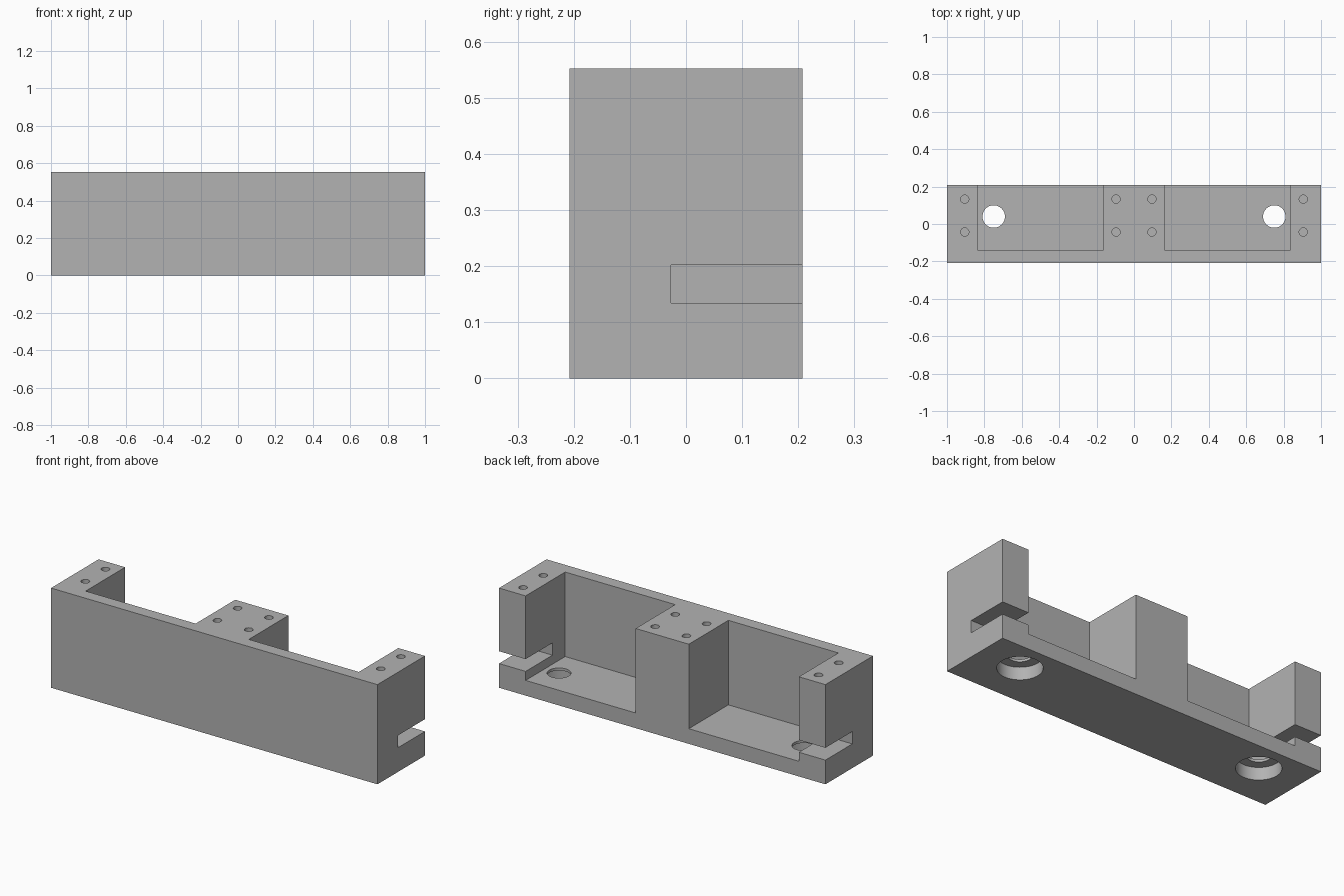
import bpy

cube = bpy.data.objects.get("Cube")
if cube:
    bpy.data.objects.remove(cube, do_unlink=True)

LENGTH, DEPTH, HEIGHT = 2.0, 0.416, 0.552
BACK = DEPTH / 2
FLOOR = 0.084

grey = bpy.data.materials.new("light grey")
grey.use_nodes = True
colour = (0.448, 0.448, 0.448, 1)
grey.diffuse_color = colour
grey.node_tree.nodes["Principled BSDF"].inputs["Base Color"].default_value = colour


def box(name, low, high):
    centre = [(a + b) / 2 for a, b in zip(low, high)]
    bpy.ops.mesh.primitive_cube_add(size=1, location=centre)
    ob = bpy.context.object
    ob.name = name
    ob.scale = [b - a for a, b in zip(low, high)]
    bpy.ops.object.transform_apply(location=True, rotation=False, scale=True)
    ob.data.materials.append(grey)
    return ob


def rod(name, x, y, radius, low, high, sides):
    bpy.ops.mesh.primitive_cylinder_add(
        vertices=sides, radius=radius, depth=high - low,
        location=(x, y, (low + high) / 2))
    ob = bpy.context.object
    ob.name = name
    ob.data.materials.append(grey)
    return ob


def cut(body, cutter):
    cutter.hide_render = True
    mod = body.modifiers.new(cutter.name, "BOOLEAN")
    mod.operation = "DIFFERENCE"
    mod.solver = "EXACT"
    mod.object = cutter
    bpy.context.view_layer.objects.active = body
    bpy.ops.object.modifier_apply(modifier=mod.name)
    bpy.data.objects.remove(cutter, do_unlink=True)


# Solid block that everything is cut from
body = box("bracket_body", (-LENGTH / 2, -BACK, 0), (LENGTH / 2, BACK, HEIGHT))

for side in (-1, 1):
    def span(name, x0, x1, y0, z0, z1):
        xs = sorted((side * x0, side * x1))
        return box(name, (xs[0], y0, z0), (xs[1], BACK + 0.1, z1))

    # Pocket open to the top and back
    cut(body, span("pocket", 0.163, 0.837, -0.138, FLOOR, HEIGHT + 0.1))
    # Slot through the end post
    cut(body, span("slot", 0.8, 1.1, -0.027, 0.134, 0.202))
    # Mounting hole with a wide recess below
    cut(body, rod("mounting_hole", side * 0.75, 0.04, 0.06, -0.1, 0.12, 48))
    cut(body, rod("recess", side * 0.75, 0.04, 0.112, -0.1, 0.07, 64))
    # Blind screw holes in the post tops
    for x in (0.096, 0.905):
        for y in (-0.043, 0.133):
            cut(body, rod("screw_hole", side * x, y, 0.022, 0.3, HEIGHT + 0.1, 32))

# Smooth hole walls, sharp edges elsewhere
bpy.ops.object.select_all(action="DESELECT")
body.select_set(True)
bpy.context.view_layer.objects.active = body
bpy.ops.object.shade_smooth_by_angle(angle=0.52)
